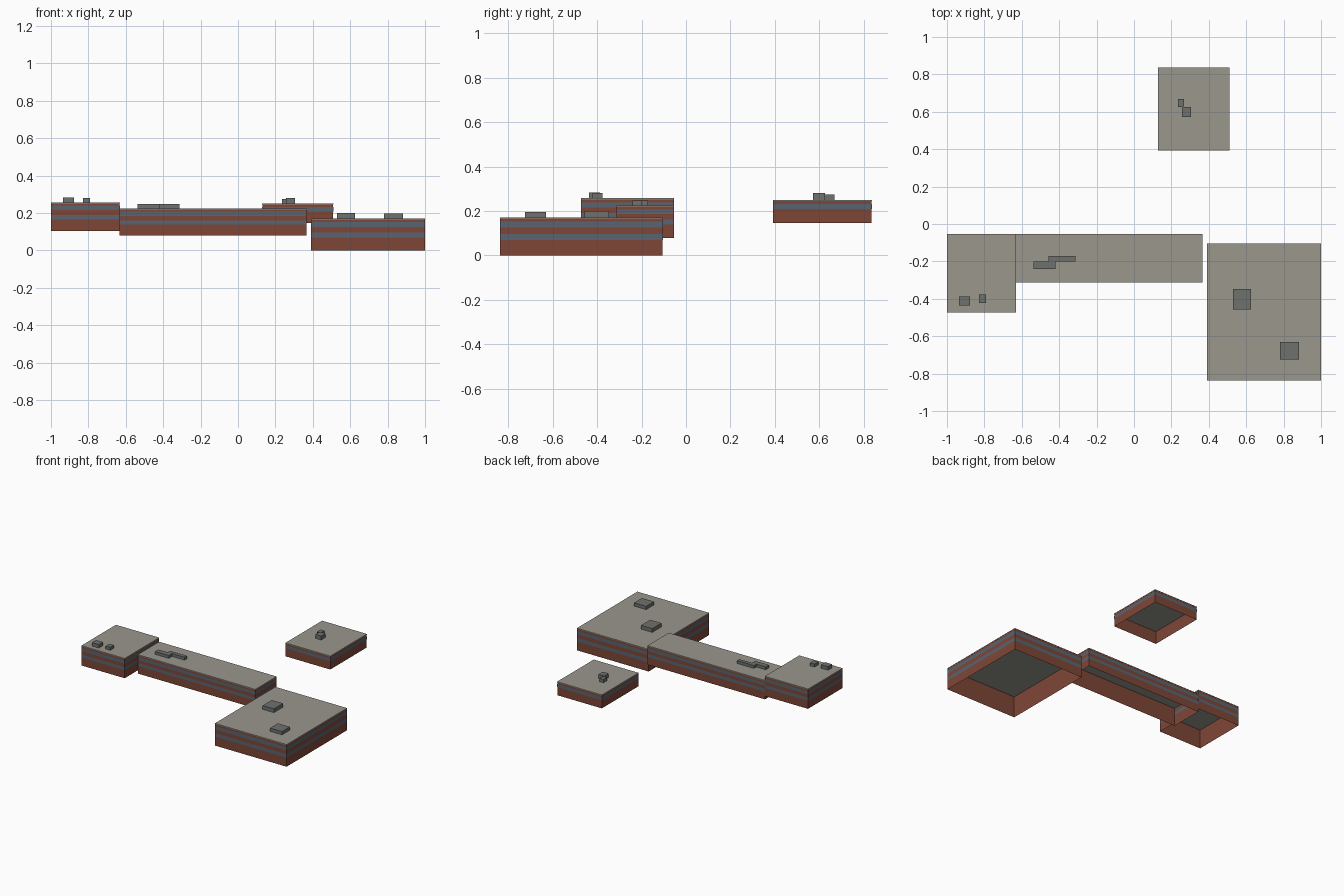
import bpy
import bmesh

cube = bpy.data.objects.get("Cube")
if cube:
    bpy.data.objects.remove(cube, do_unlink=True)


def make_material(name, rgb):
    mat = bpy.data.materials.new(name)
    mat.use_nodes = True
    color = (*rgb, 1.0)
    mat.diffuse_color = color
    shader = mat.node_tree.nodes["Principled BSDF"]
    shader.inputs["Base Color"].default_value = color
    shader.inputs["Roughness"].default_value = 0.9
    return mat


BRICK = make_material("red_brick", (0.21, 0.062, 0.038))
GLASS = make_material("window_glass", (0.10, 0.13, 0.165))
ROOF = make_material("roof_gray", (0.32, 0.31, 0.265))
UNIT = make_material("rooftop_unit_gray", (0.155, 0.165, 0.155))

ROOF_THICK = 0.006
LIP = 0.002        # how far roof edges and window bands stand out
SILL, HEAD = 0.27, 0.75  # window band within one storey


def block(name, x, y, z, mat, grow=0.0, open_ends=False):
    """Box between the given ranges, optionally without top and bottom."""
    bm = bmesh.new()
    bmesh.ops.create_cube(bm, size=1.0)
    if open_ends:
        ends = [f for f in bm.faces if abs(f.normal.z) > 0.5]
        bmesh.ops.delete(bm, geom=ends, context="FACES_ONLY")
    size = (x[1] - x[0] + 2 * grow, y[1] - y[0] + 2 * grow, z[1] - z[0])
    bmesh.ops.scale(bm, vec=size, verts=bm.verts)
    middle = (sum(x) / 2, sum(y) / 2, sum(z) / 2)
    bmesh.ops.translate(bm, vec=middle, verts=bm.verts)
    mesh = bpy.data.meshes.new(name)
    bm.to_mesh(mesh)
    bm.free()
    mesh.materials.append(mat)
    obj = bpy.data.objects.new(name, mesh)
    bpy.context.scene.collection.objects.link(obj)
    return obj


def building(name, x, y, z, storeys, units):
    """Open-bottomed brick shell, window bands, roof slab and roof units."""
    eaves = z[1] - ROOF_THICK
    block(name + "_walls", x, y, (z[0], eaves), BRICK, open_ends=True)
    block(name + "_roof", x, y, (eaves, z[1]), ROOF, grow=LIP / 2)
    storey = (eaves - z[0]) / storeys
    # Bands run around every storey above the ground floor
    for level in range(1, storeys):
        base = z[0] + level * storey
        band = (base + SILL * storey, base + HEAD * storey)
        block(f"{name}_window_band_{level}", x, y, band, GLASS,
              grow=LIP / 2, open_ends=True)
    for i, (ux, uy, top) in enumerate(units, 1):
        block(f"{name}_rooftop_unit_{i}", ux, uy, (z[1], top), UNIT)


# West block
building("west_block", (-0.999, -0.633), (-0.472, -0.055), (0.104, 0.257), 3, [
    ((-0.936, -0.877), (-0.437, -0.387), 0.284),
    ((-0.83, -0.791), (-0.422, -0.376), 0.28),
])

# Long middle wing
building("long_wing", (-0.633, 0.365), (-0.312, -0.055), (0.079, 0.225), 3, [
    ((-0.537, -0.42), (-0.24, -0.201), 0.247),
    ((-0.457, -0.313), (-0.201, -0.172), 0.247),
])

# Large east block
building("east_block", (0.391, 0.999), (-0.837, -0.105), (0.0, 0.171), 3, [
    ((0.53, 0.626), (-0.458, -0.347), 0.2),
    ((0.78, 0.882), (-0.725, -0.63), 0.196),
])

# Detached rear block
building("rear_block", (0.13, 0.509), (0.393, 0.836), (0.146, 0.25), 2, [
    ((0.235, 0.267), (0.625, 0.668), 0.275),
    ((0.257, 0.306), (0.572, 0.625), 0.28),
])
